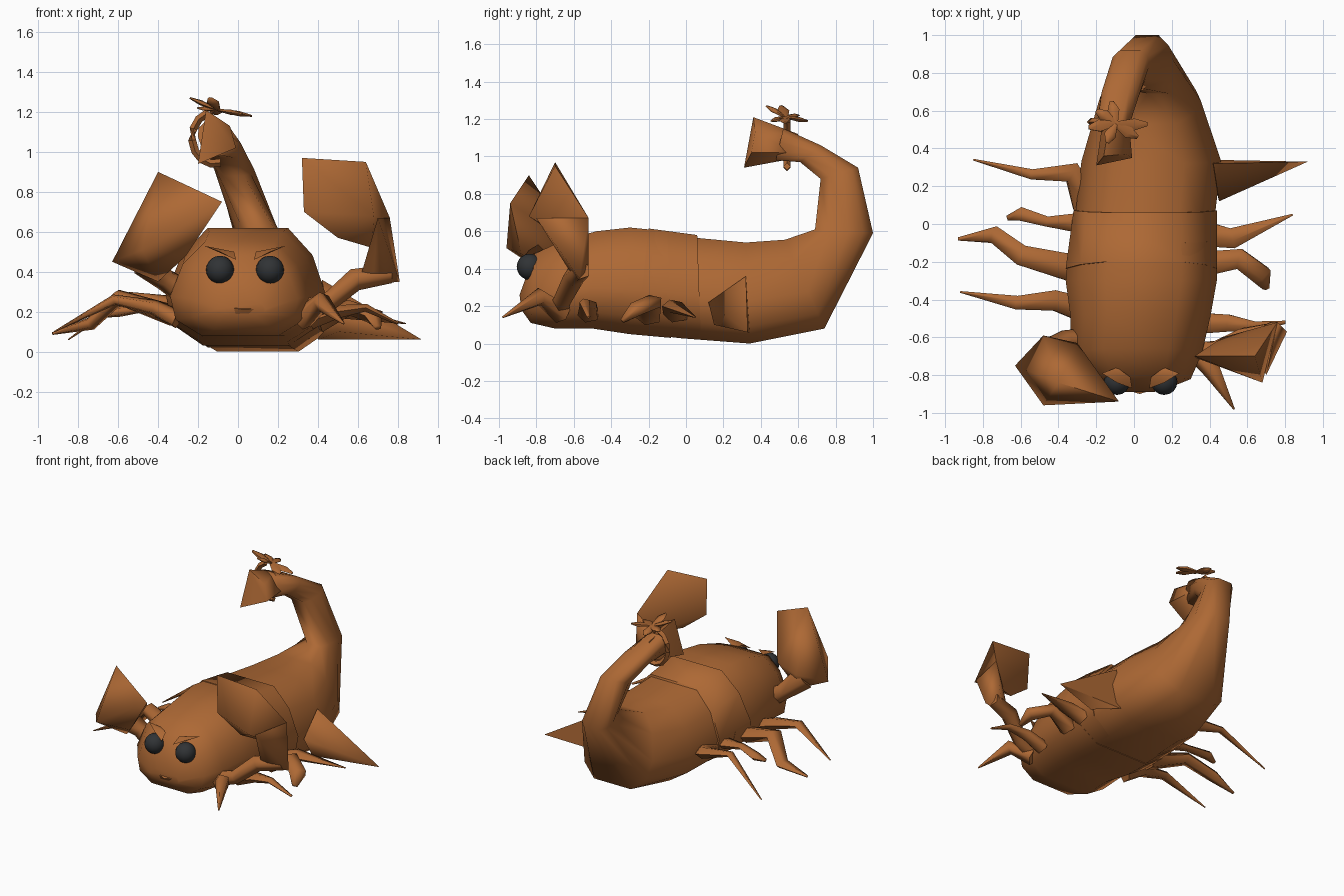
import bpy
import bmesh
import math
from mathutils import Vector

default_cube = bpy.data.objects.get("Cube")
if default_cube:
    bpy.data.objects.remove(default_cube, do_unlink=True)


def make_material(name, colour, roughness):
    material = bpy.data.materials.new(name)
    material.use_nodes = True
    material.diffuse_color = (*colour, 1)
    shader = material.node_tree.nodes["Principled BSDF"]
    shader.inputs["Base Color"].default_value = (*colour, 1)
    shader.inputs["Roughness"].default_value = roughness
    return material


BROWN = make_material("rust brown shell", (.42, .14, .035), .8)
DARK = make_material("dark grey eye", (.03, .033, .036), .6)


def finish(name, bm, material=BROWN):
    """Turn a bmesh into a named, smooth shaded object."""
    bmesh.ops.recalc_face_normals(bm, faces=bm.faces[:])
    mesh = bpy.data.meshes.new(name)
    bm.to_mesh(mesh)
    bm.free()
    mesh.materials.append(material)
    obj = bpy.data.objects.new(name, mesh)
    bpy.context.collection.objects.link(obj)
    bpy.ops.object.select_all(action="DESELECT")
    obj.select_set(True)
    bpy.context.view_layer.objects.active = obj
    bpy.ops.object.shade_smooth_by_angle(angle=math.radians(80))


def loft(name, rings):
    """Skin a list of equally sized point rings and cap both ends."""
    bm = bmesh.new()
    loops = [[bm.verts.new(point) for point in ring] for ring in rings]
    count = len(loops[0])
    for lower, upper in zip(loops, loops[1:]):
        for i in range(count):
            j = (i + 1) % count
            bm.faces.new((lower[i], lower[j], upper[j], upper[i]))
    bm.faces.new(loops[0])
    bm.faces.new(loops[-1])
    finish(name, bm)


# Half of the shell cross-section: (sideways share, upward share)
HALF_PROFILE = [(.55, 0), (.92, .17), (1, .42), (.82, .76), (.5, 1)]
PROFILE = HALF_PROFILE + [(-side, up) for side, up in reversed(HALF_PROFILE)]


def shell_ring(half_width, under, over):
    """Cross-section running from an underside point to a top point."""
    low, high = Vector(under), Vector(over)
    return [low.lerp(high, up) + Vector((side * half_width, 0, 0))
            for side, up in PROFILE]


def shell(name, sections):
    loft(name, [shell_ring(*section) for section in sections])


def tube(name, path, sides=5, flatten=1.0):
    """Tapering limb along (x, y, z, radius) points."""
    points = [Vector(p[:3]) for p in path]
    rings = []
    for i, centre in enumerate(points):
        ahead = points[min(i + 1, len(points) - 1)]
        behind = points[max(i - 1, 0)]
        along = (ahead - behind).normalized()
        across = along.cross(Vector((0, 0, 1))).normalized()
        upward = across.cross(along)
        radius = path[i][3]
        ring = []
        for k in range(sides):
            turn = math.tau * k / sides
            offset = across * math.cos(turn) + upward * math.sin(turn) * flatten
            ring.append(centre + offset * radius)
        rings.append(ring)
    loft(name, rings)


def hull(name, points):
    """Faceted solid wrapped tightly around a few corner points."""
    bm = bmesh.new()
    for point in points:
        bm.verts.new(point)
    result = bmesh.ops.convex_hull(bm, input=bm.verts[:])
    spare = {v for v in result["geom_interior"] if isinstance(v, bmesh.types.BMVert)}
    bmesh.ops.delete(bm, geom=list(spare), context="VERTS")
    finish(name, bm)


# Overlapping body shells
shell("head_shell", [
    (.12, (.02, -.88, .18), (.02, -.89, .26)),
    (.27, (.03, -.83, .11), (.03, -.81, .48)),
    (.35, (.01, -.7, .08), (.01, -.66, .55)),
    (.37, (.03, -.5, .08), (.04, -.48, .6)),
    (.4, (.03, -.3, .05), (.05, -.3, .62)),
    (.39, (.04, -.08, .03), (.06, -.1, .6)),
])
shell("middle_shell", [
    (.4, (.03, -.26, .05), (.05, -.2, .615)),
    (.38, (.06, .08, .02), (.06, .06, .58)),
])
shell("abdomen_and_tail", [
    (.37, (.05, -.05, .03), (.05, 0, .57)),
    (.37, (.1, .34, 0), (.08, .32, .54)),
    (.27, (.08, .74, .08), (.09, .53, .555)),
    (.11, (.07, 1, .59), (.13, .69, .61)),
    (.1, (-.02, .92, .94), (-.02, .72, .88)),
    (.1, (-.08, .72, 1.06), (-.07, .61, .97)),
    (.085, (-.12, .52, 1.15), (-.11, .48, .98)),
])

# Blunt flared tail end
hull("tail_end", [
    (-.16, .36, 1.21), (-.04, .37, 1.13), (-.01, .35, 1.02), (-.2, .31, .94),
    (-.12, .6, 1.12), (-.03, .58, 1.02), (-.16, .58, .99),
])

# Eyes and brow ridges
for label, x, tilt in (("right", -.09, 1), ("left", .16, -1)):
    eye = bmesh.new()
    bmesh.ops.create_uvsphere(eye, u_segments=16, v_segments=10, radius=.07)
    bmesh.ops.translate(eye, verts=eye.verts[:], vec=(x, -.835, .41))
    finish(label + "_eye", eye, DARK)
    hull(label + "_brow", [
        (x - tilt * .08, -.79, .53), (x + tilt * .08, -.87, .46),
        (x + tilt * .07, -.81, .5), (x, -.76, .5), (x, -.84, .5),
    ])

# Mouth ridge
hull("mouth_ridge", [
    (-.1, -.86, .23), (.16, -.86, .22), (.03, -.9, .21),
    (-.15, -.82, .12), (.14, -.82, .13), (.03, -.8, .25),
])

# Left claw, raised and curled inward
tube("left_claw_arm", [
    (.28, -.68, .2, .06), (.44, -.66, .24, .05),
    (.58, -.6, .36, .06), (.76, -.56, .39, .05),
])
hull("left_claw_wrist", [
    (.81, -.57, .35), (.6, -.58, .33), (.72, -.52, .4), (.68, -.63, .4),
    (.76, -.52, .67), (.67, -.56, .53), (.68, -.7, .53), (.7, -.8, .67),
])
hull("left_claw_pincer", [
    (.32, -.7, .97), (.33, -.71, .7), (.64, -.7, .95), (.5, -.68, .57),
    (.76, -.52, .67), (.68, -.84, .68), (.67, -.58, .52), (.47, -.6, .72),
])

# Right claw, broad and held forward
tube("right_claw_arm", [
    (-.24, -.62, .28, .07), (-.36, -.62, .36, .06), (-.46, -.7, .46, .09),
])
hull("right_claw_pincer", [
    (-.4, -.84, .9), (-.08, -.94, .75), (-.63, -.75, .45), (-.48, -.59, .52),
    (-.3, -.63, .55), (-.48, -.96, .51), (-.26, -.88, .48), (-.4, -.72, .35),
])

# Right legs
tube("right_front_leg", [
    (-.3, -.45, .16, .07), (-.42, -.41, .22, .06),
    (-.62, -.42, .26, .04), (-.92, -.36, .1, .005)], flatten=.7)
tube("right_second_leg", [
    (-.33, -.24, .18, .08), (-.6, -.17, .27, .06),
    (-.74, -.06, .14, .05), (-.93, -.08, .09, .01)], flatten=.7)
tube("right_third_leg", [
    (-.28, 0, .2, .06), (-.46, .01, .22, .03),
    (-.6, .05, .2, .04), (-.67, .03, .18, .015)], flatten=.7)
tube("right_rear_leg", [
    (-.26, .1, .18, .08), (-.33, .27, .24, .06),
    (-.54, .26, .28, .03), (-.85, .34, .06, .005)], flatten=.7)

# Left legs
tube("left_front_leg", [
    (.32, -.66, .16, .06), (.42, -.78, .25, .05), (.53, -.98, .14, .005)])
tube("left_second_leg", [
    (.36, -.52, .15, .06), (.5, -.52, .2, .05),
    (.64, -.54, .22, .03), (.8, -.52, .14, .01)], flatten=.7)
tube("left_third_leg", [
    (.4, -.2, .14, .07), (.56, -.18, .22, .06),
    (.68, -.27, .18, .06), (.7, -.34, .12, .02)], flatten=.7)
tube("left_fourth_leg", [
    (.4, -.05, .15, .07), (.52, -.07, .2, .06), (.84, .05, .14, .005)], flatten=.6)
hull("left_rear_leg", [
    (.92, .33, .06), (.42, .32, .36), (.4, .34, .06), (.45, .12, .22),
    (.5, .15, .1), (.52, .3, .26), (.56, .21, .2),
])

# Flat bow leaves on the tail
KNOT = Vector((-.1, .53, 1.21))
leaves = [(-.14, -.02, .06), (.17, 0, -.03), (-.1, .07, .01),
          (.12, -.07, -.02), (-.02, .12, -.02), (-.04, -.1, .06)]
for number, reach in enumerate(leaves):
    tip = KNOT + Vector(reach)
    middle = KNOT.lerp(tip, .6)
    tube("bow_leaf_%d" % number,
         [(*KNOT, .015), (*middle, .035), (*tip, .012)], flatten=.4)

# Loose band hanging around the right of the tail
band = []
for step in range(8):
    turn = math.pi * (.9 + step / 7)
    band.append((-.12 + .11 * math.sin(turn), .54, 1.07 + .13 * math.cos(turn), .02))
tube("tail_band", band, sides=4)
